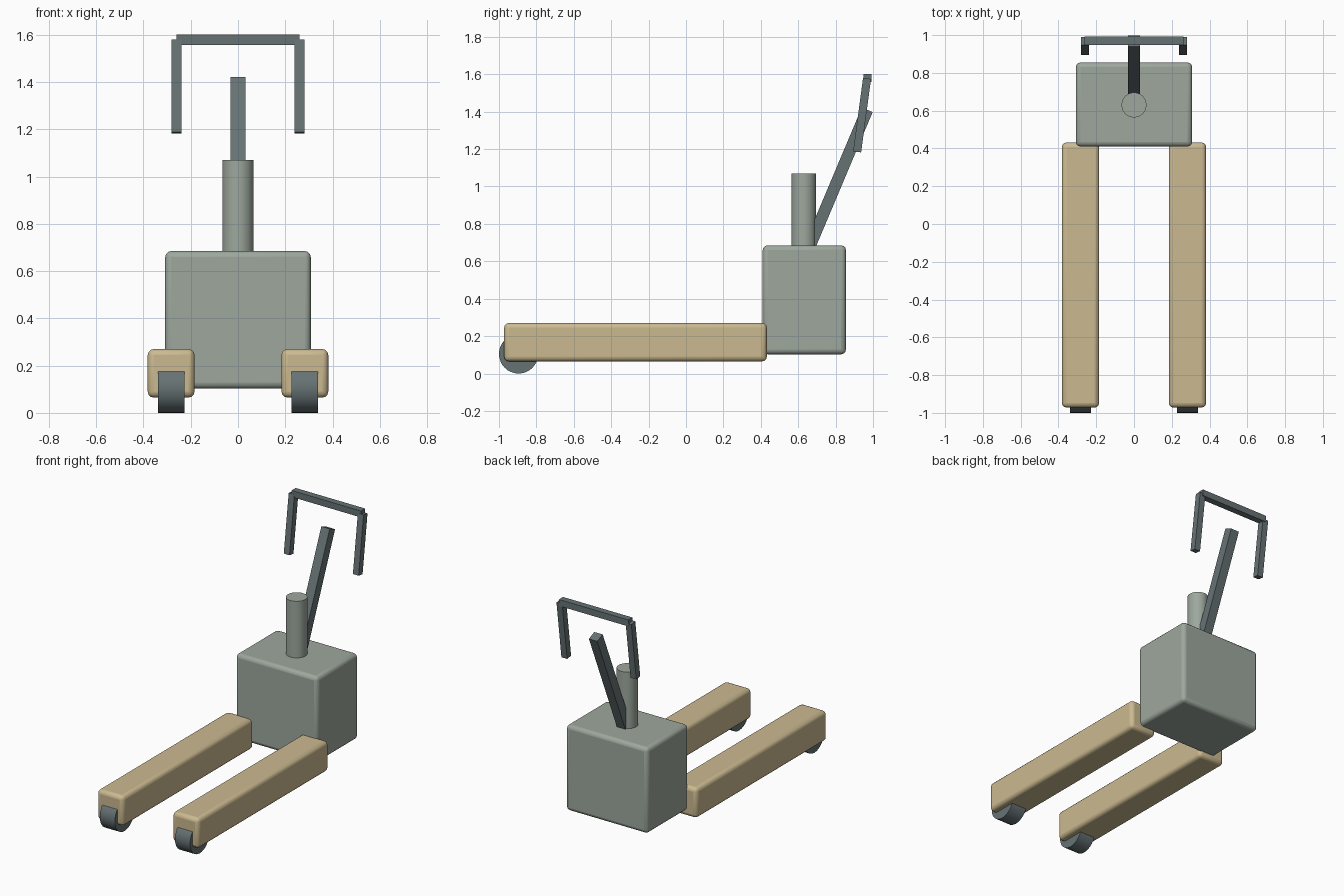
import bpy
import math
from mathutils import Vector

default = bpy.data.objects.get("Cube")
if default:
    bpy.data.objects.remove(default, do_unlink=True)


def material(name, rgb):
    mat = bpy.data.materials.new(name)
    mat.use_nodes = True
    colour = (*rgb, 1.0)
    mat.diffuse_color = colour
    mat.node_tree.nodes["Principled BSDF"].inputs["Base Color"].default_value = colour
    return mat


grey = material("grey_green_paint", (0.34, 0.39, 0.34))
tan = material("tan_paint", (0.60, 0.49, 0.28))
dark = material("dark_slate", (0.135, 0.17, 0.175))


def finish(obj, name, mat, bevel=0.0):
    obj.name = name
    obj.data.materials.append(mat)
    if bevel:
        mod = obj.modifiers.new("rounded_edges", "BEVEL")
        mod.width = bevel
        mod.segments = 3
    return obj


def smooth(obj):
    bpy.ops.object.select_all(action="DESELECT")
    obj.select_set(True)
    bpy.context.view_layer.objects.active = obj
    bpy.ops.object.shade_smooth_by_angle(angle=math.radians(35))


def box(name, low, high, mat, bevel=0.0):
    low, high = Vector(low), Vector(high)
    bpy.ops.mesh.primitive_cube_add(size=1, location=(low + high) / 2)
    obj = bpy.context.object
    obj.scale = high - low
    bpy.ops.object.transform_apply(location=False, rotation=False, scale=True)
    finish(obj, name, mat, bevel)
    if bevel:
        smooth(obj)
    return obj


def bar(name, start, end, thickness, mat):
    """Square bar running between two points."""
    start, end = Vector(start), Vector(end)
    along = end - start
    bpy.ops.mesh.primitive_cube_add(size=1, location=(start + end) / 2)
    obj = bpy.context.object
    obj.scale = (thickness, thickness, along.length)
    obj.rotation_euler.x = -math.atan2(along.y, along.z)
    bpy.ops.object.transform_apply(location=False, rotation=True, scale=True)
    return finish(obj, name, mat)


def cylinder(name, centre, radius, depth, mat, turn=(0, 0, 0)):
    bpy.ops.mesh.primitive_cylinder_add(vertices=32, radius=radius, depth=depth,
                                        location=centre, rotation=turn)
    obj = finish(bpy.context.object, name, mat)
    smooth(obj)
    return obj


# Power unit and mast
box("body", (-0.308, 0.41, 0.103), (0.308, 0.855, 0.685), grey, 0.025)
cylinder("mast", (0, 0.63, 0.86), 0.066, 0.42, grey)

# Tiller arm and the crossbar of its grip
bar("tiller_arm", (0, 0.655, 0.665), (0, 0.969, 1.41), 0.063, dark)
box("grip_crossbar", (-0.261, 0.948, 1.558), (0.261, 0.992, 1.602), dark)

# Paired parts
for side, sign in (("left", 1), ("right", -1)):
    x = sign * 0.283
    box(side + "_fork", (x - 0.099, -0.972, 0.065), (x + 0.099, 0.432, 0.27), tan, 0.025)
    cylinder(side + "_wheel", (x, -0.895, 0.105), 0.105, 0.113, dark,
             (0, math.pi / 2, 0))
    grip_x = sign * 0.26
    bar(side + "_grip", (grip_x, 0.915, 1.185), (grip_x, 0.968, 1.578), 0.043, dark)
